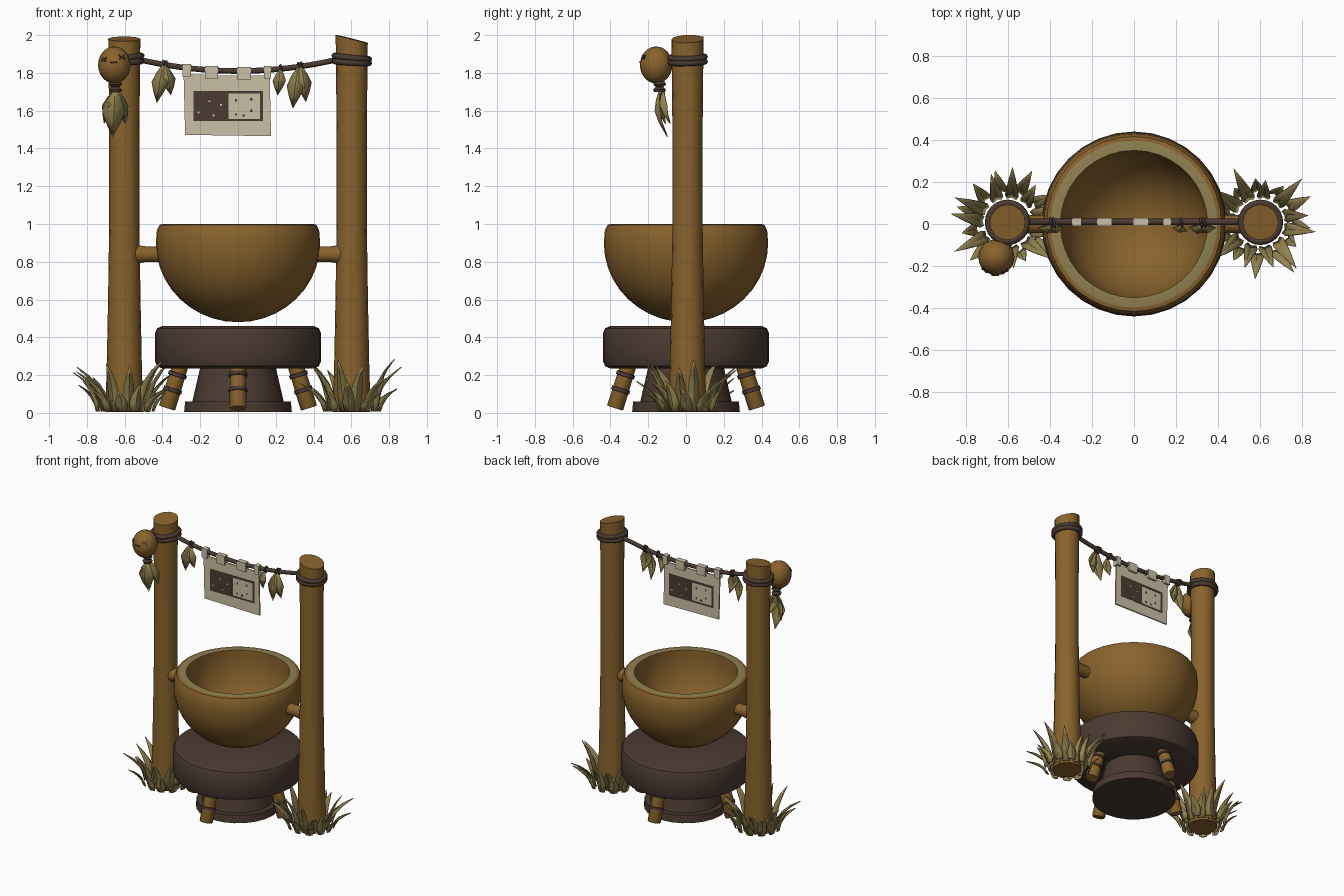
import bpy, bmesh, math, random
from mathutils import Vector, Matrix

if "Cube" in bpy.data.objects:
    bpy.data.objects.remove(bpy.data.objects["Cube"])

random.seed(4)


def material(name, col):
    m = bpy.data.materials.new(name)
    m.diffuse_color = (*col, 1)
    m.use_nodes = True
    m.node_tree.nodes["Principled BSDF"].inputs["Base Color"].default_value = m.diffuse_color
    return m


WOOD = material("warm wood", (0.25, 0.125, 0.026))
DARK = material("dark brown", (0.07, 0.043, 0.031))
RIM = material("pale olive rim", (0.28, 0.22, 0.085))
LEAF = material("dry leaf", (0.29, 0.225, 0.08))
CLOTH = material("cream cloth", (0.60, 0.53, 0.38))


def finish(bm, name, mats, angle=40, normals=True):
    if normals:
        bmesh.ops.recalc_face_normals(bm, faces=bm.faces)
    me = bpy.data.meshes.new(name)
    bm.to_mesh(me)
    bm.free()
    for m in mats:
        me.materials.append(m)
    ob = bpy.data.objects.new(name, me)
    bpy.context.collection.objects.link(ob)
    bpy.ops.object.select_all(action='DESELECT')
    ob.select_set(True)
    bpy.context.view_layer.objects.active = ob
    if angle:
        bpy.ops.object.shade_smooth_by_angle(angle=math.radians(angle))
    return ob


def lathe(name, prof, segs, mats, mtx=Matrix(), ring_mat={}, top_slant=None):
    """Spin (radius, z) points about z; radius 0 closes the end."""
    bm = bmesh.new()
    rings = []
    for r, z in prof:
        if r == 0:
            rings.append([bm.verts.new((0, 0, z))])
        else:
            rings.append([bm.verts.new((r * math.cos(a), r * math.sin(a), z))
                          for a in (2 * math.pi * i / segs for i in range(segs))])
    if top_slant:
        for v in rings[-1] + rings[-2]:
            v.co.z += v.co.x * top_slant[0] + v.co.y * top_slant[1]
    for k, (a, b) in enumerate(zip(rings, rings[1:])):
        for i in range(segs):
            j = (i + 1) % segs
            q = [a[i % len(a)], a[j % len(a)], b[j % len(b)], b[i % len(b)]]
            f = bm.faces.new(list(dict.fromkeys(q)))
            f.material_index = ring_mat.get(k, 0)
    bm.transform(mtx)
    return finish(bm, name, mats)


def aim(p, q):
    """Matrix placing local z along p -> q."""
    p, q = Vector(p), Vector(q)
    return Matrix.Translation(p) @ (q - p).to_track_quat('Z', 'Y').to_matrix().to_4x4()


def plate(name, pts, y0, y1, mat):
    """Polygon in the xz plane, extruded from y0 to y1."""
    bm = bmesh.new()
    f = bm.faces.new([bm.verts.new((x, y0, z)) for x, z in pts])
    g = bmesh.ops.extrude_face_region(bm, geom=[f])
    bmesh.ops.translate(bm, vec=(0, y1 - y0, 0),
                        verts=[v for v in g["geom"] if isinstance(v, bmesh.types.BMVert)])
    return finish(bm, name, [mat], 0)


def rect(x0, x1, z0, z1):
    return [(x0, z0), (x1, z0), (x1, z1), (x0, z1)]


def blade(bm, pts, widths, side, ridge):
    """Folded leaf strip with a raised middle line."""
    rows = []
    for p, w in zip(pts, widths):
        if w == 0:
            rows.append([bm.verts.new(p)] * 3)
        else:
            rows.append([bm.verts.new(p - side * w), bm.verts.new(p + ridge * w * 0.4),
                         bm.verts.new(p + side * w)])
    for a, b in zip(rows, rows[1:]):
        for i in (0, 1):
            bm.faces.new(list(dict.fromkeys([a[i], a[i + 1], b[i + 1], b[i]])))


def thicken(ob, t):
    ob.modifiers.new("thickness", 'SOLIDIFY').thickness = t


def torus(name, loc, major, minor, rot):
    bpy.ops.mesh.primitive_torus_add(location=loc, rotation=rot, major_radius=major, minor_radius=minor,
                                     major_segments=24, minor_segments=8)
    ob = bpy.context.object
    ob.name = name
    ob.data.materials.append(DARK)
    bpy.ops.object.shade_smooth()


# Bowl with pale rim
prof = [(0.435 * math.sin(t), 0.9 - 0.42 * math.cos(t)) for t in
        (math.radians(a) for a in range(0, 100, 9))]
prof[0] = (0, 0.48)
prof += [(0.416, 0.995), (0.397, 1.0), (0.35, 1.0)]
k = len(prof) - 2
prof += [(0.35 * math.cos(t), 0.95 - 0.4 * math.sin(t)) for t in
         (math.radians(a) for a in range(0, 90, 10))] + [(0, 0.55)]
lathe("bowl", prof, 36, [WOOD, RIM], ring_mat={k: 1})

# Round table and its pedestal
lathe("table_disc", [(0, 0.235), (0.40, 0.235), (0.428, 0.247), (0.44, 0.275), (0.44, 0.42),
                     (0.428, 0.448), (0.40, 0.46), (0, 0.46)], 32, [DARK])
lathe("pedestal", [(0, 0.005), (0.285, 0.005), (0.28, 0.06), (0.242, 0.06), (0.2, 0.24), (0, 0.24)],
      24, [DARK])

# Four splayed legs with bands
for i in range(4):
    a = i * math.pi / 2
    d = Vector((math.cos(a), math.sin(a), 0))
    up = Vector((0, 0, 1))
    m = aim(d * 0.376 + up * 0.025, d * 0.305 + up * 0.25)
    lathe("leg", [(0, 0), (0.041, 0), (0.045, 0.006), (0.042, 0.235), (0, 0.235)], 12, [WOOD], m)
    for h in (0.1, 0.185):
        lathe("leg_band", [(0.038, h - 0.012), (0.05, h - 0.009), (0.05, h + 0.009), (0.038, h + 0.012)],
              12, [DARK], m)

# Posts, side pegs, rope coils and grass tufts
for s, side in ((-1, "left"), (1, "right")):
    c = Vector((0.602 * s, 0.008, 0))
    lathe(side + "_post", [(0, 0.005), (0.1, 0.005), (0.093, 0.25), (0.086, 0.6), (0.08, 1.0),
                           (0.08, 1.5), (0.085, 1.98), (0, 1.98)], 16, [WOOD],
          Matrix.Translation(c), top_slant=(-0.25, 0.03) if s > 0 else (0, 0.15))
    lathe(side + "_peg", [(0, 0), (0.042, 0), (0.042, 0.1), (0.05, 0.15), (0.05, 0.17), (0, 0.17)],
          14, [WOOD], aim((0.385 * s, 0, 0.84), (0.6 * s, 0, 0.84)))
    for z, t in ((1.882, 0.1), (1.857, 0.06)):
        torus(side + "_rope_coil", c + Vector((0, 0, z)), 0.092, 0.016, (0.03, t * s, 0))

    bm = bmesh.new()
    n = 22
    for i in range(n):
        a = 2 * math.pi * (i + random.uniform(-0.25, 0.25)) / n
        d = Vector((math.cos(a), math.sin(a), 0))
        tan = Vector((-d.y, d.x, 0))
        r0 = 0.115 if i % 2 else 0.145
        h = random.uniform(0.17, 0.28) if i % 2 else random.uniform(0.1, 0.19)
        R = random.uniform(0.2, 0.29)
        lean = random.uniform(-0.03, 0.03)
        pts = [c + d * (r0 + (R - r0) * t ** 1.7) + tan * lean * t * t
               + Vector((0, 0, 0.008 + h * (1.25 * t - 0.25 * t * t)))
               for t in (0, 0.25, 0.5, 0.75, 1)]
        blade(bm, pts, (0.024, 0.033, 0.028, 0.017, 0), tan, d)
    thicken(finish(bm, side + "_grass", [LEAF], 30), 0.005)


# Sagging rope
def rope_z(x):
    return 1.81 + 0.055 * (x / 0.5) ** 2


bm = bmesh.new()
rings = []
for i in range(21):
    x = -0.54 + 0.054 * i
    rings.append([bm.verts.new((x, 0.01 + 0.015 * math.cos(b), rope_z(x) + 0.015 * math.sin(b)))
                  for b in (math.pi * j / 4 for j in range(8))])
for a, b in zip(rings, rings[1:]):
    for j in range(8):
        bm.faces.new((a[j], a[j - 1], b[j - 1], b[j]))
finish(bm, "rope", [DARK], 60)

# Cloth banner, its loops and the painted panels on both sides
plate("banner", [(-0.28, 1.472), (0.175, 1.465), (0.168, 1.785), (-0.06, 1.785), (-0.288, 1.795)],
      0.005, 0.015, CLOTH)
for x0, x1 in ((-0.295, -0.25), (-0.175, -0.105), (-0.005, 0.068), (0.138, 0.175)):
    z = rope_z((x0 + x1) / 2)
    plate("banner_loop", rect(x0, x1, z - 0.045, z + 0.021), -0.009, 0.029, CLOTH)
marks = [rect(-0.235, -0.05, 1.545, 1.705),
         rect(-0.05, 0.132, 1.69, 1.705), rect(-0.05, 0.132, 1.545, 1.556),
         rect(0.117, 0.132, 1.556, 1.69)]
marks += [rect(x - 0.006, x + 0.006, z - 0.006, z + 0.006)
          for x, z in ((-0.01, 1.655), (-0.01, 1.58), (0.07, 1.66), (0.07, 1.6), (0.03, 1.575))]
dots = [rect(x - 0.005, x + 0.005, z - 0.005, z + 0.005)
        for x, z in ((-0.21, 1.59), (-0.15, 1.65), (-0.13, 1.575), (-0.09, 1.63))]
for group, mat, t in ((marks, DARK, 0.002), (dots, CLOTH, 0.003)):
    for p in group:
        plate("banner_mark_front", p, 0.005 - t, 0.006, mat)
        plate("banner_mark_back", [(-0.105 - x, z) for x, z in p], 0.014, 0.015 + t, mat)


# Hanging leaves: x top, x tip, y, z top, z tip, half width
def hang_leaf(name, x0, x1, y0, y1, z0, z1, w, turn=0.0):
    bm = bmesh.new()
    top, tip = Vector((x0, y0, z0)), Vector((x1, y1, z1))
    pts = [top.lerp(tip, t) + Vector((0, -0.02 * math.sin(math.pi * t), 0)) for t in (0, .2, .45, .7, 1)]
    blade(bm, pts, (w * 0.12, w * 0.6, w, w * 0.62, 0),
          Vector((math.cos(turn), math.sin(turn), 0)), Vector((math.sin(turn), -math.cos(turn), 0)))
    thicken(finish(bm, name, [LEAF], 30), 0.005)


for x0, x1, z1, w in ((-0.395, -0.43, 1.64, 0.048), (-0.385, -0.355, 1.68, 0.042),
                      (0.225, 0.21, 1.68, 0.036), (0.32, 0.29, 1.61, 0.05), (0.335, 0.36, 1.645, 0.045)):
    hang_leaf("rope_leaf", x0, x1, -0.01, -0.005, rope_z(x0), z1, w, 0.2 if x1 > x0 else -0.2)
for x in (-0.395, -0.38, 0.225, 0.32, 0.335):
    torus("leaf_tie", (x, 0.008, rope_z(x)), 0.02, 0.006, (0, math.pi / 2, 0.2))

# Gourd with stitched face, neck and leaf tassel
g = Vector((-0.655, -0.158, 1.842))
lathe("gourd", [(0, -0.098)] + [(0.086 * math.sin(t), -0.098 * math.cos(t)) for t in
                                (math.pi * i / 12 for i in range(1, 12))] + [(0, 0.098)],
      20, [WOOD], Matrix.Translation(g))
lathe("gourd_neck", [(0, 1.70), (0.03, 1.70), (0.034, 1.712), (0.02, 1.725), (0.034, 1.738),
                     (0.028, 1.755), (0, 1.755)], 12, [DARK], Matrix.Translation((-0.648, -0.14, 0)))
for dx, dz, rots in ((-0.055, 0.03, (0.6, -0.6)), (0.04, 0.042, (0.6, -0.6)), (-0.005, 0.015, (0,))):
    dy = -math.sqrt(1 - (dx / 0.086) ** 2 - (dz / 0.098) ** 2) * 0.086
    nrm = Vector((dx, dy, dz))
    for r in rots:
        bm = bmesh.new()
        bmesh.ops.create_cube(bm, size=1)
        bm.transform(Matrix.Translation(g + nrm) @ nrm.to_track_quat('Z', 'Y').to_matrix().to_4x4()
                     @ Matrix.Rotation(r, 4, 'Z') @ Matrix.Diagonal((0.036, 0.007, 0.008, 1)))
        finish(bm, "gourd_stitch", [DARK], 0)
hang_leaf("tassel_leaf", -0.65, -0.665, -0.14, -0.1, 1.71, 1.46, 0.062)
hang_leaf("tassel_leaf", -0.655, -0.71, -0.125, -0.11, 1.71, 1.53, 0.045, -0.5)
hang_leaf("tassel_leaf", -0.64, -0.595, -0.12, -0.085, 1.71, 1.53, 0.045, 0.5)
